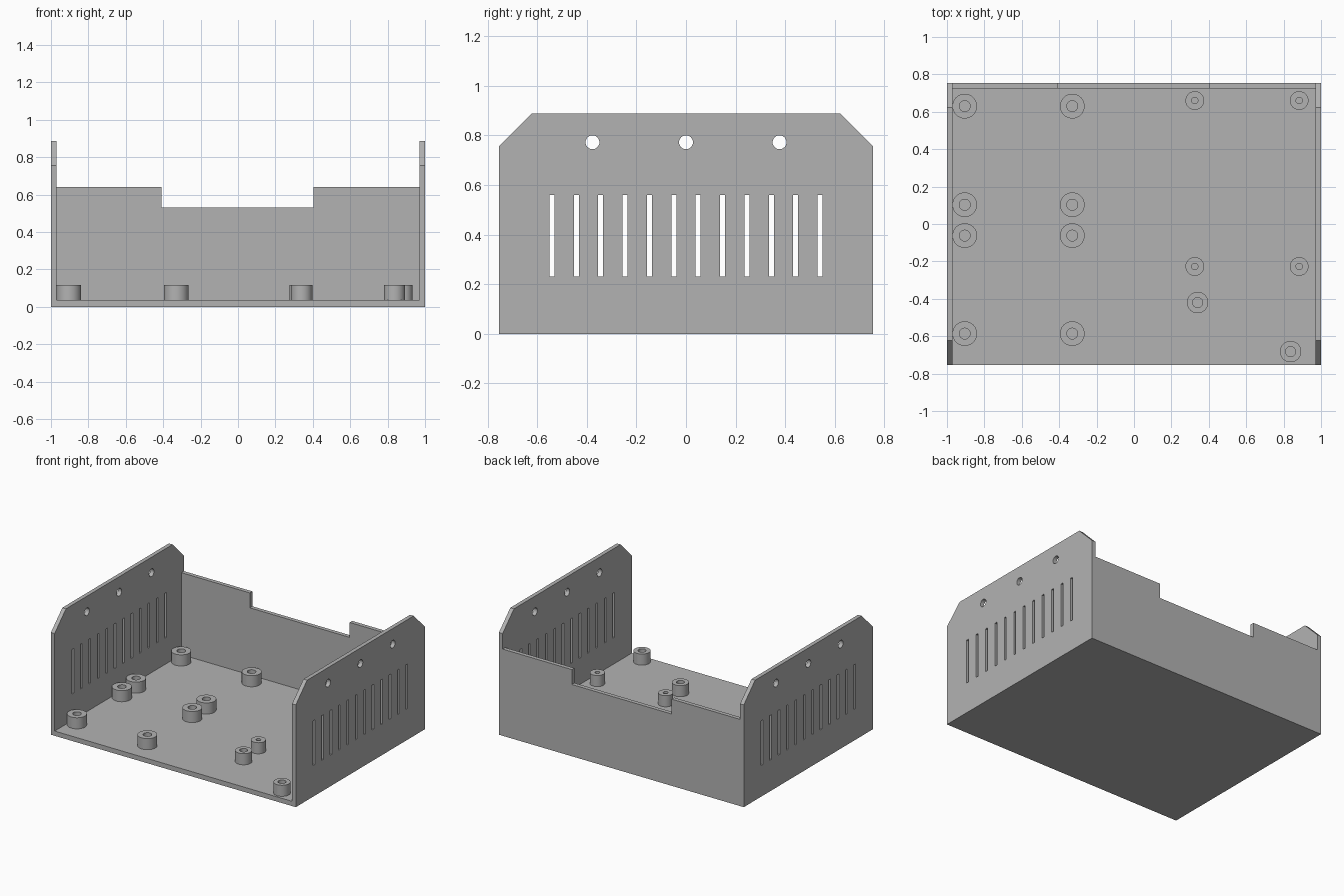
import bpy, bmesh, math
from mathutils import Matrix, Vector

cube = bpy.data.objects.get("Cube")
if cube:
    bpy.data.objects.remove(cube, do_unlink=True)

grey = bpy.data.materials.new("plain grey")
grey.use_nodes = True
colour = (0.45, 0.45, 0.45, 1)
grey.diffuse_color = colour
grey.node_tree.nodes["Principled BSDF"].inputs["Base Color"].default_value = colour

HALF_Y, WALL, FLOOR = 0.754, 0.03, 0.035
INNER = 1 - WALL


def finish(name, mesh):
    mesh.materials.clear()
    mesh.materials.append(grey)
    obj = bpy.data.objects.new(name, mesh)
    bpy.context.collection.objects.link(obj)
    bpy.ops.object.select_all(action='DESELECT')
    bpy.context.view_layer.objects.active = obj
    obj.select_set(True)
    bpy.ops.object.shade_smooth_by_angle(angle=math.radians(30))
    return obj


def rect(u0, u1, v0, v1):
    return [(u0, v0), (u1, v0), (u1, v1), (u0, v1)]


def circle(u, v, r, n=32):
    return [(u + r * math.cos(math.tau * i / n), v + r * math.sin(math.tau * i / n))
            for i in range(n)]


def plate(name, loops, thickness, axes, centre):
    """Filled outline with holes, extruded; axes give the plate's u, v and depth."""
    curve = bpy.data.curves.new(name, 'CURVE')
    curve.dimensions, curve.fill_mode = '2D', 'BOTH'
    curve.extrude = thickness / 2
    for loop in loops:
        spline = curve.splines.new('POLY')
        spline.points.add(len(loop) - 1)
        for point, (u, v) in zip(spline.points, loop):
            point.co = (u, v, 0, 1)
        spline.use_cyclic_u = True
    temp = bpy.data.objects.new(name + " outline", curve)
    bpy.context.collection.objects.link(temp)
    graph = bpy.context.evaluated_depsgraph_get()
    mesh = bpy.data.meshes.new_from_object(temp.evaluated_get(graph))
    bpy.data.objects.remove(temp, do_unlink=True)
    mesh.transform(Matrix.Translation(centre) @ Matrix(axes).transposed().to_4x4())
    bm = bmesh.new()
    bm.from_mesh(mesh)
    bmesh.ops.remove_doubles(bm, verts=bm.verts, dist=1e-5)
    bmesh.ops.recalc_face_normals(bm, faces=bm.faces)
    bm.to_mesh(mesh)
    bm.free()
    mesh.name = name
    return finish(name, mesh)


X, Y, Z = Vector((1, 0, 0)), Vector((0, 1, 0)), Vector((0, 0, 1))

# Floor
plate("floor", [rect(-INNER, INNER, -HALF_Y, HALF_Y)], FLOOR, (X, Y, Z), (0, 0, FLOOR / 2))

# Side walls with clipped corners, vent slots and screw holes
side = [[(-HALF_Y, 0), (HALF_Y, 0), (HALF_Y, 0.755), (0.622, 0.887),
         (-0.622, 0.887), (-HALF_Y, 0.755)]]
side += [circle(y, 0.772, 0.028) for y in (-0.377, 0, 0.377)]
for i in range(12):
    y = (i - 5.5) * 0.0983
    side.append(rect(y - 0.01, y + 0.01, 0.23, 0.56))
for name, s in (("left_wall", 1), ("right_wall", -1)):
    plate(name, side, WALL, (Y, Z, X), (s * (1 - WALL / 2), 0, 0))

# Back wall with a lowered middle
back = [(-INNER, FLOOR), (INNER, FLOOR), (INNER, 0.64), (0.405, 0.64), (0.405, 0.53),
        (-0.41, 0.53), (-0.41, 0.64), (-INNER, 0.64)]
plate("back_wall", [back], WALL, (X, Z, -Y), (0, HALF_Y - WALL / 2, 0))


# Hollow mounting posts
def post(name, x, y, outer, inner, top=0.117):
    bm = bmesh.new()
    profile = [(inner, FLOOR), (outer, FLOOR), (outer, top), (inner, top)]
    verts = [bm.verts.new((r, 0, z)) for r, z in profile]
    edges = [bm.edges.new((verts[i], verts[(i + 1) % 4])) for i in range(4)]
    bmesh.ops.spin(bm, geom=verts + edges, cent=(0, 0, 0), axis=Z,
                   angle=math.tau, steps=32, use_duplicate=False)
    bmesh.ops.remove_doubles(bm, verts=bm.verts, dist=1e-5)
    bmesh.ops.recalc_face_normals(bm, faces=bm.faces)
    bmesh.ops.translate(bm, verts=bm.verts, vec=(x, y, 0))
    mesh = bpy.data.meshes.new(name)
    bm.to_mesh(mesh)
    bm.free()
    finish(name, mesh)


for x in (-0.905, -0.33):
    for y in (0.63, 0.103, -0.062, -0.586):
        post("large_post", x, y, 0.066, 0.029)
for x in (0.325, 0.883):
    for y in (0.66, -0.227):
        post("small_post", x, y, 0.05, 0.017)
for x, y in ((0.34, -0.42), (0.837, -0.682)):
    post("medium_post", x, y, 0.057, 0.027)
